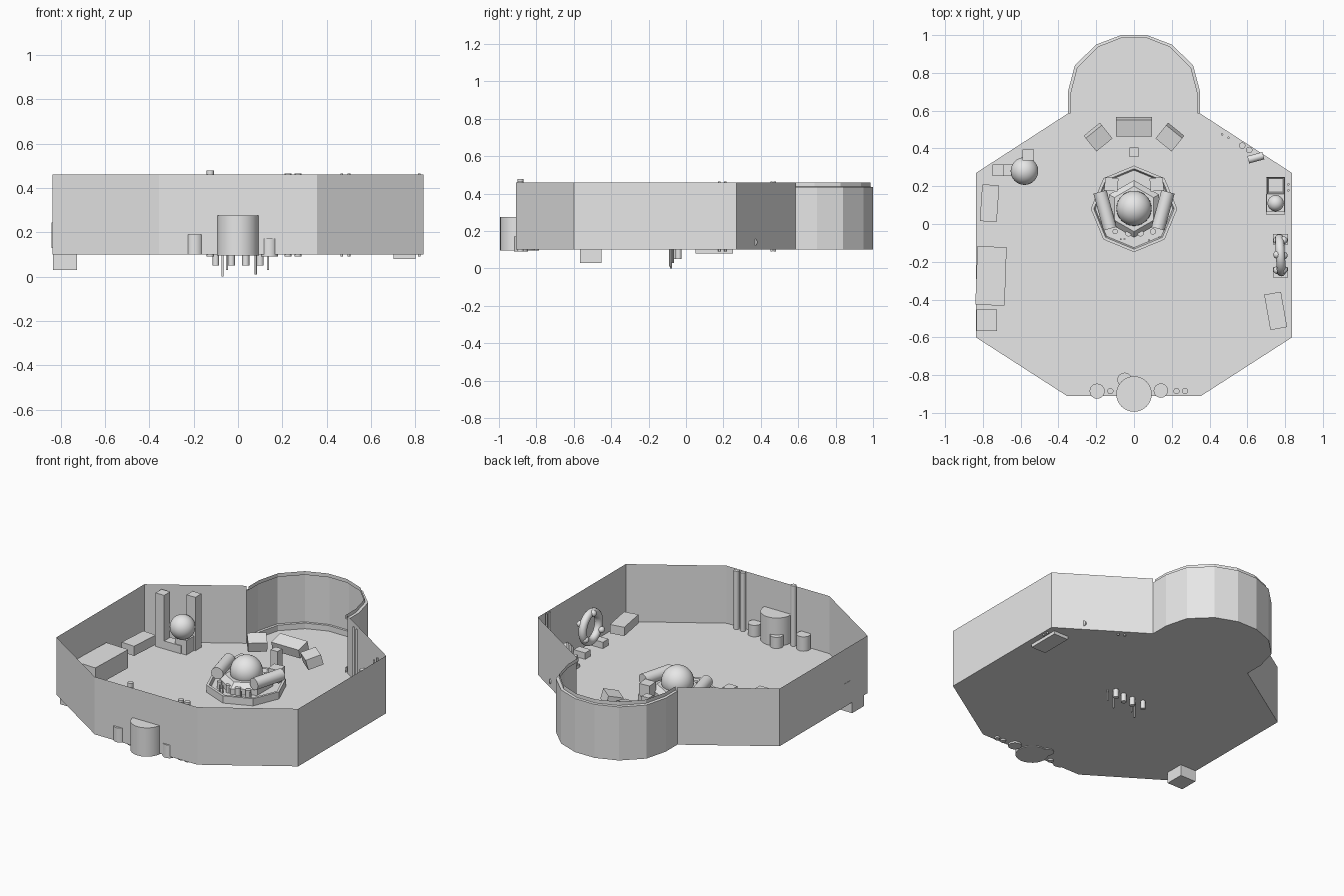
import bpy
import bmesh
import math
from mathutils import Vector

if "Cube" in bpy.data.objects:
    bpy.data.objects.remove(bpy.data.objects["Cube"], do_unlink=True)

grey = bpy.data.materials.new("plain_grey")
grey.use_nodes = True
grey.diffuse_color = (0.8, 0.8, 0.8, 1)
grey.node_tree.nodes["Principled BSDF"].inputs["Base Color"].default_value = (0.8, 0.8, 0.8, 1)

FLOOR = 0.10
TOP = 0.46
rounded = []


def finish(name, bm):
    mesh = bpy.data.meshes.new(name)
    bm.to_mesh(mesh)
    bm.free()
    ob = bpy.data.objects.new(name, mesh)
    bpy.context.collection.objects.link(ob)
    mesh.materials.append(grey)
    return ob


def box(name, x, y, z0, z1, sx, sy, turn=0, tilt=0):
    bm = bmesh.new()
    bmesh.ops.create_cube(bm, size=1)
    bmesh.ops.scale(bm, vec=(sx, sy, z1 - z0), verts=bm.verts)
    ob = finish(name, bm)
    ob.location = (x, y, (z0 + z1) / 2)
    ob.rotation_euler = (math.radians(tilt), 0, math.radians(turn))
    return ob


def rod(name, a, b, r, sides=24):
    a, b = Vector(a), Vector(b)
    bm = bmesh.new()
    bmesh.ops.create_cone(bm, cap_ends=True, segments=sides, radius1=r, radius2=r, depth=(b - a).length)
    ob = finish(name, bm)
    ob.location = (a + b) / 2
    ob.rotation_euler = (b - a).to_track_quat("Z", "Y").to_euler()
    rounded.append(ob)
    return ob


def post(name, x, y, z0, z1, r):
    return rod(name, (x, y, z0), (x, y, z1), r)


def ball(name, x, y, z, r):
    bm = bmesh.new()
    bmesh.ops.create_uvsphere(bm, u_segments=32, v_segments=16, radius=r)
    ob = finish(name, bm)
    ob.location = (x, y, z)
    rounded.append(ob)
    return ob


def sheet(name, rows):
    """Skin a strip of quads between successive rows of points."""
    bm = bmesh.new()
    grid = [[bm.verts.new(p) for p in row] for row in rows]
    for low, high in zip(grid, grid[1:]):
        for i in range(len(low) - 1):
            bm.faces.new((low[i], low[i + 1], high[i + 1], high[i]))
    return finish(name, bm)


def prism(name, n, y, steps, phase):
    """Stacked polygon rings (radius, height), closed with a cap at each end."""
    bm = bmesh.new()
    rings = [[bm.verts.new((r * math.cos(phase + math.tau * i / n),
                            y + r * math.sin(phase + math.tau * i / n), z))
              for i in range(n)] for r, z in steps]
    for low, high in zip(rings, rings[1:]):
        for i in range(n):
            j = (i + 1) % n
            bm.faces.new((low[i], low[j], high[j], high[i]))
    bm.faces.new(rings[0][::-1])
    bm.faces.new(rings[-1])
    return finish(name, bm)


# Room shell: floor, straight walls and the rounded alcove
half_room = [(0.355, -0.91), (0.837, -0.60), (0.837, 0.27), (0.35, 0.585)]
half_alcove = [(0.35, 0.585), (0.35, 0.70), (0.313, 0.84), (0.20, 0.95), (0.068, 1.0)]


def mirrored(points):
    return [(-x, y) for x, y in reversed(points)]


room = mirrored(half_room) + half_room
alcove = half_alcove + mirrored(half_alcove)
sheet("room_walls", [[(x, y, z) for x, y in room] for z in (FLOOR, TOP)])


def alcove_row(z, inset):
    return [(x * (1 - 3 * inset), y - inset * (y > 0.6), z) for x, y in alcove]


lip = 0.014
sheet("alcove_wall", [alcove_row(z, inset) for z, inset in (
    (FLOOR, 0), (0.435, 0), (0.437, lip), (TOP, lip))])
sheet("alcove_skirting", [alcove_row(z, inset) for z, inset in (
    (FLOOR, lip), (0.135, lip), (0.135, 0))])
bm = bmesh.new()
bm.faces.new([bm.verts.new((x, y, FLOOR)) for x, y in room + alcove[1:-1]])
finish("floor", bm)

# Central dais with a raised rim, core and ball
prism("dais", 8, 0.08, [(0.229, FLOOR), (0.229, 0.145), (0.213, 0.145), (0.205, 0.125)], math.pi / 2)
prism("dais_core", 6, 0.08, [(0.152, 0.12), (0.152, 0.16), (0.12, 0.19)], math.pi / 2)
ball("dais_ball", 0, 0.083, 0.214, 0.093)
for side, s in (("right", -1), ("left", 1)):
    rod(side + "_dais_roll", (s * 0.18, 0.17, 0.205), (s * 0.127, -0.025, 0.205), 0.036)
    box(side + "_dais_block", s * 0.12, 0.21, 0.14, 0.22, 0.07, 0.07, s * 5)
    box(side + "_rear_console", s * 0.19, 0.46, 0.165, 0.23, 0.11, 0.093, -s * 39, 15)

# Pegs that pass down through the dais
for x, y, z, r in ((-0.10, -0.04, 0.05, 0.014), (-0.07, -0.08, 0.0, 0.005), (-0.05, -0.08, 0.03, 0.005),
                   (-0.03, -0.05, 0.05, 0.016), (0.035, -0.05, 0.05, 0.016), (0.08, -0.085, 0.01, 0.005),
                   (0.10, -0.04, 0.05, 0.016), (0.135, -0.07, 0.03, 0.005)):
    post("dais_peg", x, y, z, 0.17, r)

# Consoles at the back
box("middle_rear_console", 0, 0.515, 0.175, 0.235, 0.19, 0.09, 0, 15)
box("console_stool", 0, 0.38, 0.13, 0.235, 0.048, 0.048)

# Twin pillars with a ball on a base
for x, y in ((-0.72, 0.285), (-0.56, 0.365)):
    box("pillar", x, y, FLOOR, 0.435, 0.06, 0.06)
box("pillar_base", -0.635, 0.285, FLOOR, 0.15, 0.12, 0.06)
box("ball_base", -0.58, 0.30, FLOOR, 0.19, 0.08, 0.08)
ball("pillar_ball", -0.58, 0.28, 0.258, 0.073)

# Boxes along both side walls
box("right_shelf", -0.765, 0.11, 0.14, 0.20, 0.09, 0.195, -4)
box("right_bench", -0.757, -0.275, 0.13, 0.245, 0.155, 0.31, -2)
box("corner_crate", -0.78, -0.51, 0.03, 0.13, 0.108, 0.115)
box("left_shelf", 0.75, -0.46, 0.135, 0.19, 0.09, 0.19, 10)

# Hollow bin and ball pedestal on a sunken tray
box("sunken_tray", 0.75, 0.15, 0.08, 0.12, 0.10, 0.20)
bin_box = box("hollow_bin", 0.75, 0.205, 0.11, 0.20, 0.092, 0.09)
bm = bmesh.new()
bm.from_mesh(bin_box.data)
bm.faces.ensure_lookup_table()
lid = max(bm.faces, key=lambda f: f.calc_center_median().z)
bmesh.ops.inset_region(bm, faces=[lid], thickness=0.012)
bmesh.ops.translate(bm, vec=(0, 0, -0.06), verts=lid.verts)
bm.to_mesh(bin_box.data)
bm.free()
box("ball_pedestal", 0.75, 0.11, 0.11, 0.18, 0.095, 0.095)
ball("pedestal_ball", 0.75, 0.11, 0.215, 0.043)

# Upright ring with beads, on two feet
bpy.ops.mesh.primitive_torus_add(major_radius=0.088, minor_radius=0.024, major_segments=32,
                                 minor_segments=12, location=(0.775, -0.165, 0.25),
                                 rotation=(0, math.pi / 2, 0.06))
ring = bpy.context.object
ring.name = "upright_ring"
ring.data.materials.append(grey)
rounded.append(ring)
for i in range(6):
    a = math.tau * i / 6 + 0.5
    ball("ring_bead", 0.775 + 0.018 * (-1) ** i, -0.165 + 0.09 * math.cos(a), 0.25 + 0.09 * math.sin(a), 0.02)
for y in (-0.08, -0.255):
    box("ring_foot", 0.775, y, FLOOR, 0.14, 0.08, 0.055)

# Canisters and pipes in the back left corner
rod("lying_canister", (0.605, 0.34, 0.14), (0.685, 0.362, 0.14), 0.02)
for x, y in ((0.573, 0.415), (0.61, 0.392)):
    post("small_canister", x, y, FLOOR, 0.25, 0.017)
for x, y in ((0.467, 0.475), (0.50, 0.457), (0.817, 0.21), (0.817, 0.178)):
    post("thin_pipe", x, y, 0.09, 0.465, 0.006)

# Drums and tall pipes through the front wall
for x, y, z0, z1, r in ((0, -0.90, 0.095, 0.275, 0.094), (-0.195, -0.885, FLOOR, 0.19, 0.04),
                        (0.142, -0.882, 0.09, 0.172, 0.038), (-0.05, -0.825, 0.095, 0.17, 0.038)):
    post("front_drum", x, y, z0, z1, r)
for x, z in ((-0.125, 0.478), (0.225, 0.465), (0.27, 0.465)):
    post("tall_pipe", x, -0.885, 0.09, z, 0.016)

# Smooth the round parts
bpy.ops.object.select_all(action="DESELECT")
for ob in rounded:
    ob.select_set(True)
bpy.context.view_layer.objects.active = rounded[0]
bpy.ops.object.shade_smooth_by_angle(angle=math.radians(35))
